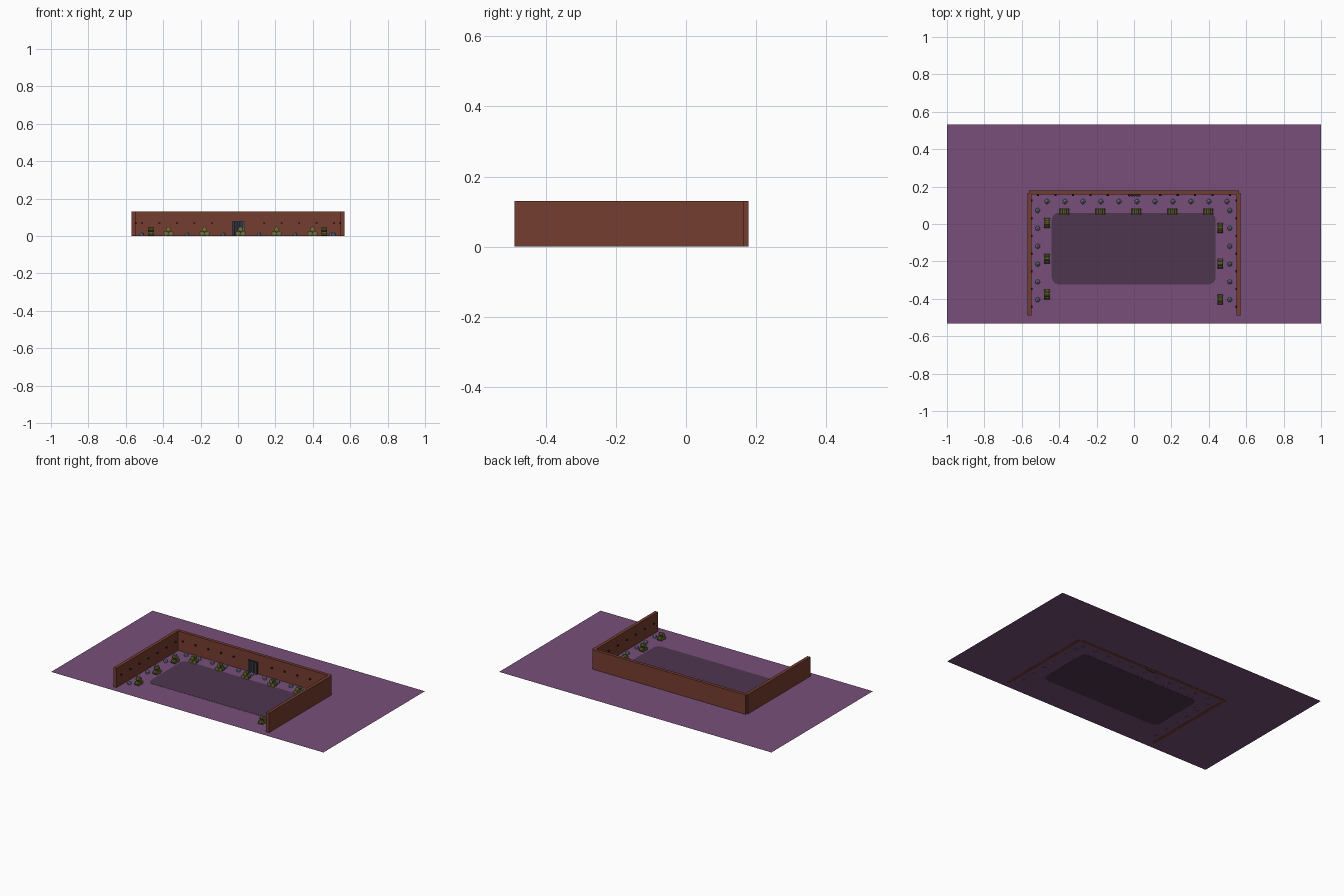
import bpy, bmesh, math
from mathutils import Matrix, Vector

if "Cube" in bpy.data.objects:
    bpy.data.objects.remove(bpy.data.objects["Cube"])


def mat(name, r, g, b):
    lin = lambda c: c / 12.92 if c <= 0.04045 else ((c + 0.055) / 1.055) ** 2.4
    m = bpy.data.materials.new(name)
    m.diffuse_color = (lin(r), lin(g), lin(b), 1)
    m.use_nodes = True
    m.node_tree.nodes["Principled BSDF"].inputs["Base Color"].default_value = m.diffuse_color
    return m


PURPLE = mat("purple_ground", 0.47, 0.31, 0.48)
DARK = mat("dark_floor", 0.31, 0.21, 0.31)
BRICK = mat("red_brown_wall", 0.46, 0.24, 0.19)
RIVET = mat("dark_rivet", 0.17, 0.11, 0.12)
STONE = mat("blue_grey_stone", 0.50, 0.53, 0.60)
OLIVE = mat("olive_drum", 0.44, 0.44, 0.22)
HOOP = mat("dark_olive_hoop", 0.27, 0.29, 0.15)
STEEL = mat("steel_bar", 0.42, 0.44, 0.50)
SHADOW = mat("gate_backing", 0.16, 0.15, 0.19)


def finish(bm, name, material):
    me = bpy.data.meshes.new(name)
    bm.to_mesh(me)
    bm.free()
    me.materials.append(material)
    ob = bpy.data.objects.new(name, me)
    bpy.context.collection.objects.link(ob)
    return ob


def box(name, x0, x1, y0, y1, z0, z1, material):
    bm = bmesh.new()
    bmesh.ops.create_cube(bm, size=1)
    for v in bm.verts:
        v.co = Vector(((x0 + x1) / 2 + v.co.x * (x1 - x0),
                       (y0 + y1) / 2 + v.co.y * (y1 - y0),
                       (z0 + z1) / 2 + v.co.z * (z1 - z0)))
    return finish(bm, name, material)


def cylinder(name, r, length, pos, axis, material, sides=10):
    bm = bmesh.new()
    rot = Vector((0, 0, 1)).rotation_difference(Vector(axis)).to_matrix().to_4x4()
    bmesh.ops.create_cone(bm, cap_ends=True, segments=sides, radius1=r, radius2=r,
                          depth=length, matrix=Matrix.Translation(pos) @ rot)
    return finish(bm, name, material)


# ground sheet
bm = bmesh.new()
bmesh.ops.create_grid(bm, x_segments=1, y_segments=1, size=1)
for v in bm.verts:
    v.co = Vector((v.co.x, v.co.y * 0.532, 0.001))
finish(bm, "ground", PURPLE)

# rounded arena floor, a thin plate
bm = bmesh.new()
r, ring = 0.04, []
for k, (cx, cy) in enumerate([(0.397, 0.02), (-0.4, 0.02), (-0.4, -0.283), (0.397, -0.283)]):
    for i in range(7):
        a = math.pi / 2 * (k + i / 6)
        ring.append(bm.verts.new((cx + r * math.cos(a), cy + r * math.sin(a), 0)))
face = bm.faces.new(ring)
top = bmesh.ops.extrude_face_region(bm, geom=[face])["geom"]
bmesh.ops.translate(bm, vec=(0, 0, 0.002), verts=[g for g in top if isinstance(g, bmesh.types.BMVert)])
bmesh.ops.recalc_face_normals(bm, faces=bm.faces)
finish(bm, "arena_floor", DARK)

# three walls
H = 0.13
box("back_wall", -0.562, 0.562, 0.157, 0.178, 0, H, BRICK)
for s, n in ((-1, "left"), (1, "right")):
    xs = sorted((s * 0.549, s * 0.57))
    box(n + "_wall", *xs, -0.49, 0.165, 0, H, BRICK)

# rivets on the inside of the walls
for i in range(12):
    x = -0.513 + 0.0933 * i
    if abs(x) > 0.05:
        cylinder("back_rivet", 0.006, 0.008, (x, 0.154, 0.07), (0, 1, 0), RIVET, 8)
for s in (-1, 1):
    for i in range(7):
        cylinder("side_rivet", 0.006, 0.008, (s * 0.546, 0.125 - 0.0945 * i, 0.07),
                 (1, 0, 0), RIVET, 8)

# barred gate
box("gate_backing", -0.032, 0.036, 0.149, 0.157, 0, 0.08, SHADOW)
for i in range(5):
    cylinder("gate_bar", 0.004, 0.075, (-0.024 + 0.013 * i, 0.147, 0.0385), (0, 0, 1), STEEL, 8)


# small stones along the walls
def stone(x, y):
    bm = bmesh.new()
    bmesh.ops.create_icosphere(bm, subdivisions=1, radius=0.0145,
                               matrix=Matrix.Translation((x, y, 0.008)))
    bmesh.ops.bisect_plane(bm, geom=bm.verts[:] + bm.edges[:] + bm.faces[:],
                           plane_co=(0, 0, 0), plane_no=(0, 0, -1), clear_outer=True)
    finish(bm, "stone", STONE)


for i in range(11):
    stone(-0.465 + 0.0962 * i, 0.12)
for i in range(6):
    for x in (-0.515, 0.512):
        stone(x, 0.072 - 0.0954 * i, )


# stacks of three drums lying on their sides
def drum_stack(x, y, along_x):
    rad = 0.0135
    for off, z in ((-rad, rad), (rad, rad), (0, rad * 2.73)):
        pos = (x, y + off, z) if along_x else (x + off, y, z)
        axis = Vector((1, 0, 0)) if along_x else Vector((0, 1, 0))
        cylinder("drum", rad * 0.94, 0.03, pos, axis, OLIVE)
        for t in (-0.009, 0.009):
            cylinder("drum_hoop", rad, 0.003, Vector(pos) + axis * t, axis, HOOP)


for i in range(5):
    drum_stack(-0.372 + 0.1925 * i, 0.067, False)
for i in range(3):
    drum_stack(-0.465, 0.005 - 0.191 * i, True)
    drum_stack(0.462, -0.021 - 0.191 * i, True)
